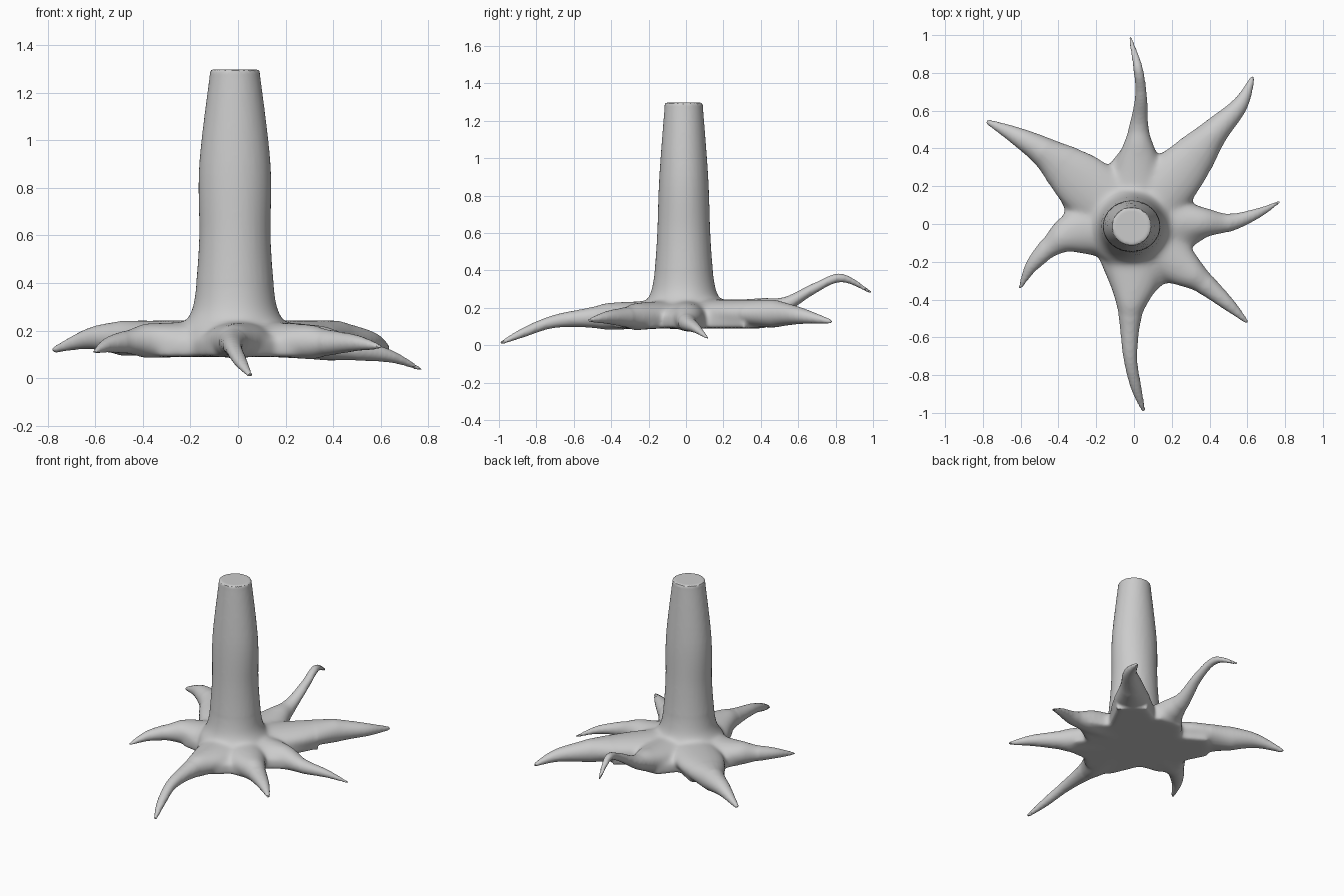
import bpy, bmesh, math
from mathutils import Vector

if "Cube" in bpy.data.objects:
    bpy.data.objects.remove(bpy.data.objects["Cube"])

SEG = 32


def catmull(pts, steps=7):
    """Smoothly interpolate tuples of any length."""
    out = []
    for i in range(len(pts) - 1):
        p0, p1 = pts[max(i - 1, 0)], pts[i]
        p2, p3 = pts[i + 1], pts[min(i + 2, len(pts) - 1)]
        for k in range(steps):
            t = k / steps
            out.append([0.5 * (2 * b + (c - a) * t + (2 * a - 5 * b + 4 * c - d) * t * t
                               + (3 * b - a - 3 * c + d) * t ** 3)
                        for a, b, c, d in zip(p0, p1, p2, p3)])
    return out + [list(pts[-1])]


def circle():
    return [(math.cos(2 * math.pi * i / SEG), math.sin(2 * math.pi * i / SEG)) for i in range(SEG)]


def loft(bm, rings):
    rows = [[bm.verts.new(co) for co in ring] for ring in rings]
    n = len(rows[0])
    for a, b in zip(rows, rows[1:]):
        for i in range(n):
            j = (i + 1) % n
            bm.faces.new((a[i], a[j], b[j], b[i]))
    bm.faces.new(rows[0][::-1])
    bm.faces.new(rows[-1])


def trunk(bm):
    # z, x radius, y radius
    prof = [(.10, .24, .235), (.20, .232, .225), (.25, .2, .192), (.30, .177, .172),
            (.40, .163, .156), (.60, .15, .142), (.90, .15, .131), (1.297, .103, .101)]
    loft(bm, [[(c * rx - .013, s * ry - .012, z) for c, s in circle()]
              for z, rx, ry in catmull(prof)])


def root(bm, width, pts):
    """Tapering root from the trunk axis through (x, y, z) points."""
    taper = (1, .55, .31, .1) if len(pts) == 4 else (1, .46, .27, .21, .09)
    path = catmull([(0, 0, .172, .15)] + [(*p, width * t) for p, t in zip(pts, taper)])
    rings = []
    for k, (x, y, z, w) in enumerate(path):
        a, b = path[max(k - 1, 0)], path[min(k + 1, len(path) - 1)]
        d = Vector((b[0] - a[0], b[1] - a[1])).normalized()
        h = min(w * .95, .074)
        rings.append([(x + d.y * w * c, y - d.x * w * c, z + h * s) for c, s in circle()])
    # rounded tip
    mid = Vector((x, y, z)) + Vector((d.x, d.y, 0)) * .012
    rings.append([mid + (Vector(p) - Vector((x, y, z))) * .5 for p in rings[-1]])
    loft(bm, rings)


# base width, centre line; counter-clockwise from the right
ROOTS = [
    (.09, [(.32, .01, .152), (.50, .007, .12), (.65, .055, .09), (.768, .116, .037)]),
    (.14, [(.24, .27, .17), (.42, .48, .168), (.56, .63, .155), (.627, .772, .127)]),
    (.12, [(.02, .30, .172), (.025, .50, .2), (.037, .68, .3), (.02, .83, .36), (-.02, .985, .285)]),
    (.155, [(-.27, .22, .17), (-.46, .37, .168), (-.62, .465, .168), (-.772, .54, .12)]),
    (.115, [(-.30, -.04, .16), (-.43, -.11, .155), (-.54, -.22, .142), (-.60, -.332, .112)]),
    (.14, [(0, -.27, .16), (-.02, -.48, .15), (-.02, -.70, .128), (.01, -.86, .072), (.05, -.985, .014)]),
    (.115, [(.22, -.20, .158), (.36, -.305, .15), (.50, -.425, .148), (.597, -.518, .132)]),
]
# gap corner following each root
GAPS = [(.30, .11), (.13, .365), (-.15, .29), (-.36, .07), (-.19, -.17), (.16, -.31), (.29, -.13)]

bm = bmesh.new()
trunk(bm)
outline = []
for (width, pts), gap in zip(ROOTS, GAPS):
    root(bm, width, pts)
    p = (Vector(pts[0][:2]) + Vector(pts[1][:2])) / 2
    side = (Vector(pts[1][:2]) - Vector(pts[0][:2])).normalized().orthogonal() * width * .7
    # order the two edge points counter-clockwise
    if p.x * side.y - p.y * side.x < 0:
        side = -side
    outline += [p - side, p + side, Vector(gap)]

# flat-bottomed hub spanning the gaps between the roots
loft(bm, [[(q.x * s, q.y * s, z) for q in outline]
          for s, z in ((1, .09), (1, .16), (.8, .205), (.6, .225))])
bmesh.ops.recalc_face_normals(bm, faces=bm.faces)

me = bpy.data.meshes.new("tree_stump")
bm.to_mesh(me)
bm.free()
stump = bpy.data.objects.new("tree_stump", me)
bpy.context.collection.objects.link(stump)
bpy.context.view_layer.objects.active = stump
stump.select_set(True)

# fuse all parts into one skin
mod = stump.modifiers.new("fuse", 'REMESH')
mod.mode = 'VOXEL'
mod.voxel_size = 0.01
bpy.ops.object.modifier_apply(modifier=mod.name)


def smooth(bm, verts, times):
    for _ in range(times):
        bmesh.ops.smooth_vert(bm, verts=verts, factor=.5,
                              use_axis_x=True, use_axis_y=True, use_axis_z=True)


# blend the joints, keeping root tips and the cut top crisp
bm = bmesh.new()
bm.from_mesh(stump.data)
smooth(bm, [v for v in bm.verts if v.co.z < .4 and v.co.xy.length < .5], 18)
smooth(bm, [v for v in bm.verts if v.co.z < 1.27], 3)
bm.to_mesh(stump.data)
bm.free()
bpy.ops.object.shade_smooth_by_angle(angle=math.radians(40))
